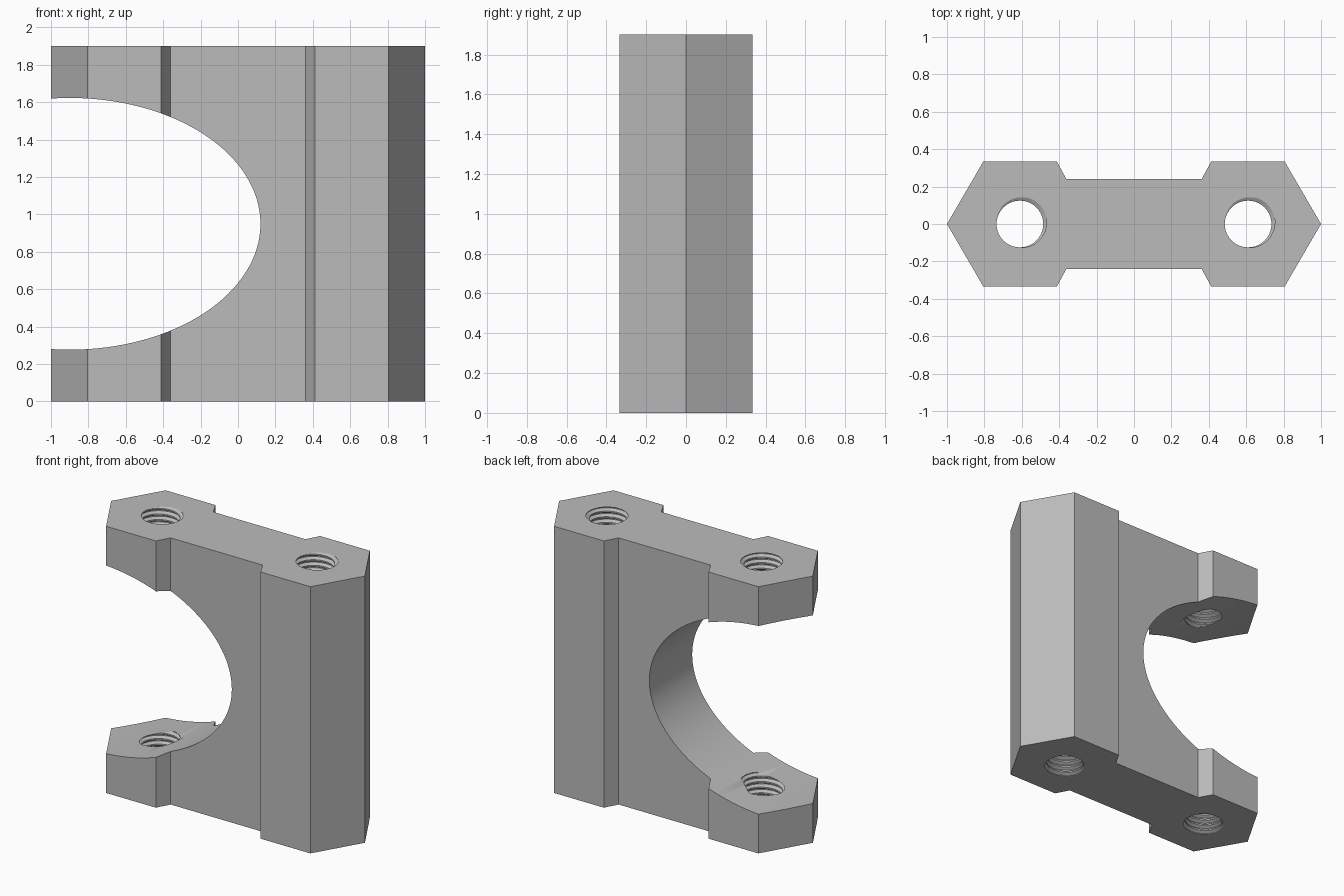
import bpy, bmesh
from math import sin, cos, pi, radians

if "Cube" in bpy.data.objects:
    bpy.data.objects.remove(bpy.data.objects["Cube"])

HEIGHT = 1.9

steel = bpy.data.materials.new("steel grey")
steel.use_nodes = True
grey = (0.5, 0.5, 0.5, 1)
steel.diffuse_color = grey
steel.node_tree.nodes["Principled BSDF"].inputs["Base Color"].default_value = grey


def make_object(name, bm):
    bmesh.ops.recalc_face_normals(bm, faces=bm.faces)
    mesh = bpy.data.meshes.new(name)
    bm.to_mesh(mesh)
    bm.free()
    mesh.materials.append(steel)
    obj = bpy.data.objects.new(name, mesh)
    bpy.context.collection.objects.link(obj)
    return obj


def prism(name, points, offset):
    bm = bmesh.new()
    face = bm.faces.new([bm.verts.new(p) for p in points])
    new = bmesh.ops.extrude_face_region(bm, geom=[face])["geom"]
    bmesh.ops.translate(bm, vec=offset, verts=[v for v in new if isinstance(v, bmesh.types.BMVert)])
    return make_object(name, bm)


def thread_cutter(name, x, minor=0.125, major=0.147, pitch=0.04, seg=40, turns=52):
    """Closed helical core whose ridges cut a screw thread."""
    profile = [(0, minor), (0.25, minor), (0.56, major), (0.69, major)]
    start = HEIGHT - 50.75 * pitch
    n = len(profile)
    bm = bmesh.new()
    rows = []
    for k in range(turns * n + 1):
        step, r = profile[k % n]
        z = start + pitch * (k // n + step)
        rows.append([bm.verts.new((x + r * cos(2 * pi * j / seg), r * sin(2 * pi * j / seg),
                                   z + pitch * j / seg)) for j in range(seg)])
    last = len(rows) - 1
    for k in range(last):
        for j in range(seg - 1):
            bm.faces.new((rows[k][j], rows[k][j + 1], rows[k + 1][j + 1], rows[k + 1][j]))
        # The seam joins each turn to the next one up
        if k + 1 + n <= last:
            bm.faces.new((rows[k][-1], rows[k + n][0], rows[k + n + 1][0], rows[k + 1][-1]))
    # Fan caps, outside the body
    bottom = rows[0] + [rows[k][0] for k in range(n, 0, -1)]
    top = rows[last] + [rows[k][-1] for k in range(last - 1, last - n, -1)]
    top += [rows[last - n][-1]]
    for loop, z in ((bottom, start - 0.1), (top, start + turns * pitch + 0.2)):
        tip = bm.verts.new((x, 0, z))
        for a, b in zip(loop, loop[1:] + loop[:1]):
            bm.faces.new((tip, a, b))
    return make_object(name, bm)


# Body: two hexagonal columns joined by a thinner web
quarter = [(1, 0), (0.805, 0.335), (0.413, 0.335), (0.362, 0.241)]
half = quarter + [(-x, y) for x, y in reversed(quarter)]
outline = half + [(x, -y) for x, y in reversed(half[1:-1])]
body = prism("clamp_body", [(x, y, 0) for x, y in outline], (0, 0, HEIGHT))

# Cutters: elliptical side opening and two threaded bores
opening = prism("opening_cutter",
                [(-0.9 + 1.02 * cos(2 * pi * i / 128), -1, 0.95 + 0.673 * sin(2 * pi * i / 128))
                 for i in range(128)], (0, 2, 0))
cutters = [opening, thread_cutter("right_bore_cutter", -0.61), thread_cutter("left_bore_cutter", 0.61)]

bpy.ops.object.select_all(action="DESELECT")
bpy.context.view_layer.objects.active = body
body.select_set(True)
for cutter in cutters:
    cutter.hide_render = True
    mod = body.modifiers.new(cutter.name, "BOOLEAN")
    mod.operation = "DIFFERENCE"
    mod.solver = "EXACT"
    mod.object = cutter
    bpy.ops.object.modifier_apply(modifier=mod.name)
for cutter in cutters:
    bpy.data.objects.remove(cutter)

bpy.ops.object.shade_smooth_by_angle(angle=radians(25))
